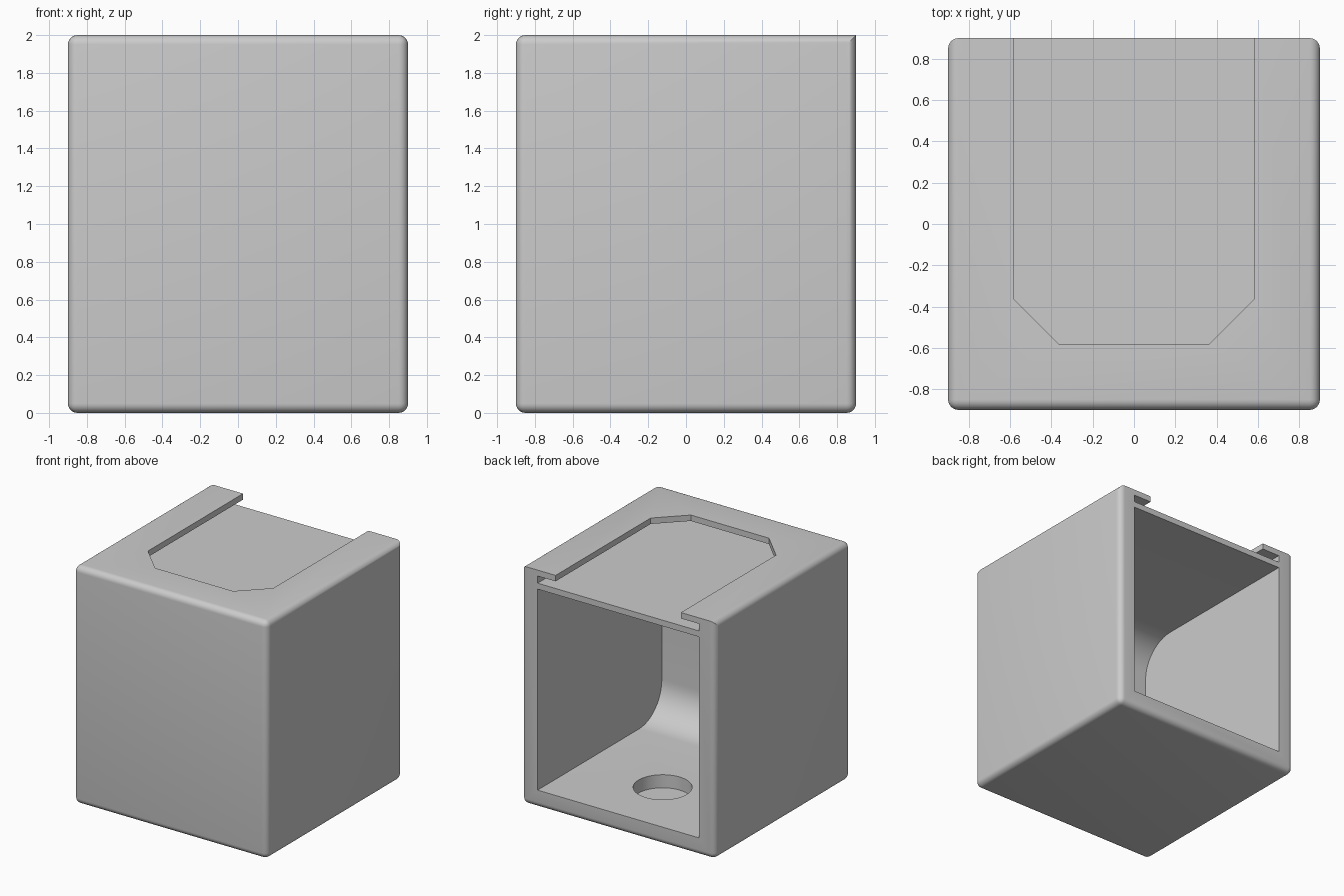
import bpy, bmesh, math
from mathutils import Vector

cube = bpy.data.objects.get("Cube")
if cube:
    bpy.data.objects.remove(cube, do_unlink=True)

HALF, HEIGHT, WALL, ROUND = 0.9, 2.0, 0.15, 0.05
INNER = HALF - WALL
BACK = HALF + 0.2          # cutters run out past the back face

grey = bpy.data.materials.new("light_grey")
grey.use_nodes = True
colour = (0.6, 0.6, 0.6, 1)
grey.diffuse_color = colour
grey.node_tree.nodes["Principled BSDF"].inputs["Base Color"].default_value = colour


def add_object(name, bm):
    bmesh.ops.recalc_face_normals(bm, faces=bm.faces)
    mesh = bpy.data.meshes.new(name)
    bm.to_mesh(mesh)
    bm.free()
    mesh.materials.append(grey)
    obj = bpy.data.objects.new(name, mesh)
    bpy.context.collection.objects.link(obj)
    return obj


def prism(name, points, direction):
    """Extrude a closed outline along a direction."""
    bm = bmesh.new()
    face = bm.faces.new([bm.verts.new(p) for p in points])
    ext = bmesh.ops.extrude_face_region(bm, geom=[face])
    verts = [g for g in ext["geom"] if isinstance(g, bmesh.types.BMVert)]
    bmesh.ops.translate(bm, verts=verts, vec=Vector(direction))
    return add_object(name, bm)


def slot(name, half, chamfer, low, high):
    """Slot with two chamfered front corners, open at the back."""
    right = [(half, BACK), (half, chamfer - half), (half - chamfer, -half)]
    outline = right + [(-x, y) for x, y in reversed(right)]
    return prism(name, [(x, y, low) for x, y in outline], (0, 0, high - low))


def cut(target, cutter):
    mod = target.modifiers.new("cut", "BOOLEAN")
    mod.operation, mod.solver, mod.object = "DIFFERENCE", "EXACT", cutter
    bpy.context.view_layer.objects.active = target
    bpy.ops.object.modifier_apply(modifier=mod.name)
    bpy.data.objects.remove(cutter, do_unlink=True)


# Outer body: rounded block whose top back edge stays sharp
bm = bmesh.new()
bmesh.ops.create_cube(bm, size=1)
for v in bm.verts:
    v.co = (v.co.x * 2 * HALF, v.co.y * 2 * HALF, (v.co.z + 0.5) * HEIGHT)
rounded = [e for e in bm.edges
           if not all(v.co.y > 0 and v.co.z > 1 for v in e.verts)]
bmesh.ops.bevel(bm, geom=rounded, offset=ROUND, offset_type="OFFSET",
                segments=6, profile=0.5, affect="EDGES")
body = add_object("box_body", bm)

# Chamber open at the back, with rounded floor and ceiling corners at the front
FLOOR, CEILING, FILLET = WALL, 1.84, 0.3
STEPS = 12
profile = [(BACK, CEILING), (BACK, FLOOR)]
for centre, start in ((FLOOR + FILLET, 1.5), (CEILING - FILLET, 1.0)):
    for i in range(STEPS + 1):
        a = math.pi * (start - 0.5 * i / STEPS)
        profile.append((FILLET - INNER + FILLET * math.cos(a),
                        centre + FILLET * math.sin(a)))
cut(body, prism("chamber_cutter", [(-INNER, y, z) for y, z in profile],
                (2 * INNER, 0, 0)))

# Sliding lid slot: wide groove below, narrower opening above
cut(body, slot("groove_cutter", INNER, 0.315, 1.89, 1.95))
cut(body, slot("opening_cutter", 0.583, 0.22, 1.92, HEIGHT + 0.1))

# Round pocket in the chamber floor
RADIUS, POCKET_Y, DEPTH = 0.225, 0.31, 0.11
ring = [2 * math.pi * i / 48 for i in range(48)]
cut(body, prism("pocket_cutter",
                [(RADIUS * math.cos(a), POCKET_Y + RADIUS * math.sin(a),
                  FLOOR - DEPTH) for a in ring], (0, 0, DEPTH + 0.1)))

# Smooth the rounded edges, keep the rest crisp
bpy.ops.object.select_all(action="DESELECT")
body.select_set(True)
bpy.context.view_layer.objects.active = body
bpy.ops.object.shade_smooth_by_angle(angle=math.radians(30))
